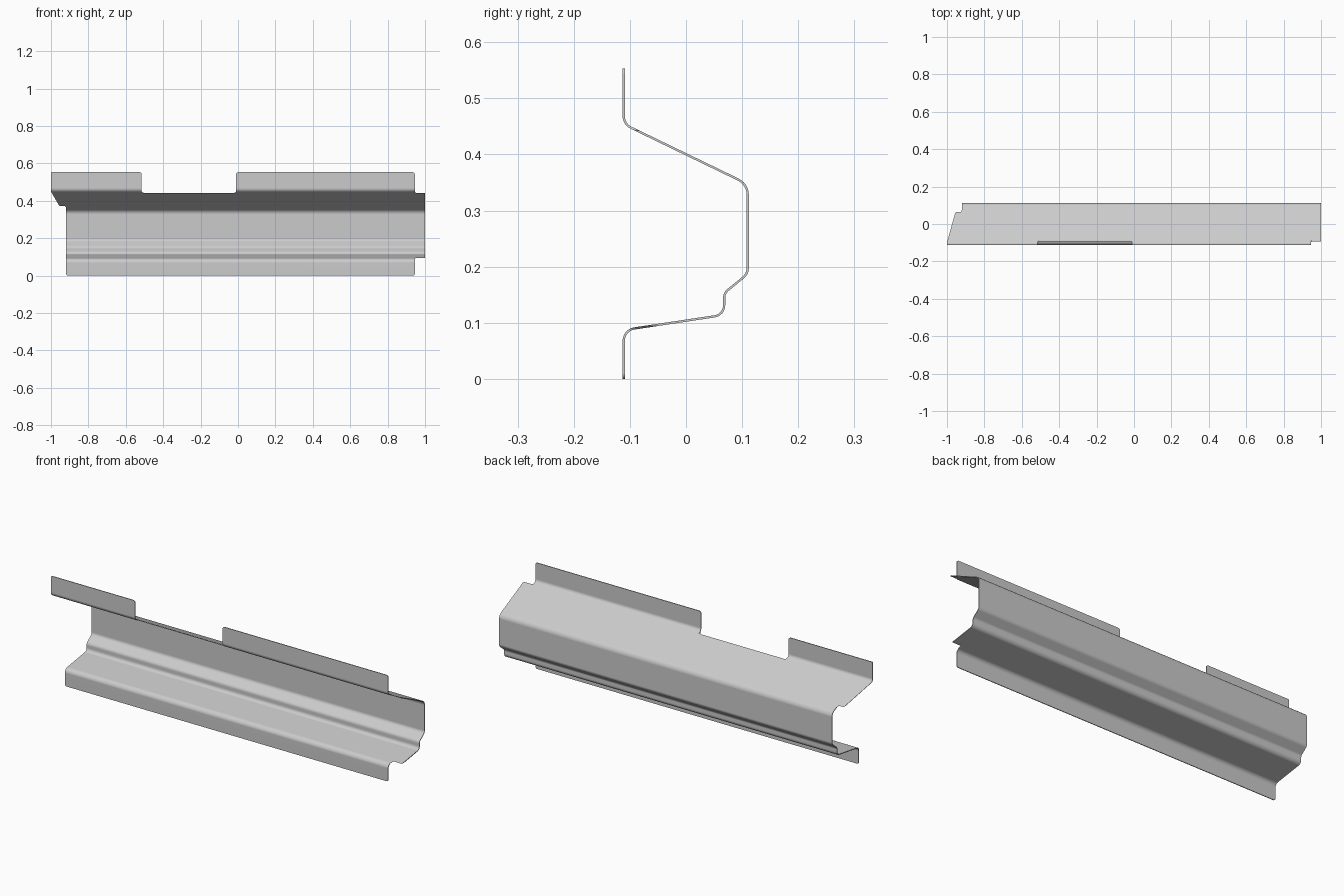
import bpy, bmesh
from mathutils import Vector
from math import tan

cube = bpy.data.objects.get("Cube")
if cube:
    bpy.data.objects.remove(cube, do_unlink=True)

THICKNESS = 0.004


def rounded(points, closed, steps):
    """Replace each corner (a, b, radius) with an arc of the given radius."""
    path = []
    for i, (a, b, radius) in enumerate(points):
        p = Vector((a, b))
        if not radius or (not closed and i in (0, len(points) - 1)):
            path.append(p)
            continue
        u = (Vector(points[i - 1][:2]) - p).normalized()
        v = (Vector(points[(i + 1) % len(points)][:2]) - p).normalized()
        half = u.angle(v) / 2
        reach = radius / tan(half)
        centre = p + (u + v).normalized() * (reach ** 2 + radius ** 2) ** 0.5
        start, end = p + u * reach - centre, p + v * reach - centre
        for k in range(steps + 1):
            spoke = start.lerp(end, k / steps).normalized()
            path.append(centre + spoke * radius)
    return path


def prism(name, near, far):
    """Closed solid between two matching loops of points, facing outward."""
    bm = bmesh.new()
    a = [bm.verts.new(p) for p in near]
    b = [bm.verts.new(p) for p in far]
    bm.faces.new(a)
    bm.faces.new(b[::-1])
    for i in range(len(a)):
        bm.faces.new((a[i], a[i - 1], b[i - 1], b[i]))
    bm.normal_update()
    if bm.calc_volume(signed=True) < 0:
        bmesh.ops.reverse_faces(bm, faces=bm.faces[:])
    mesh = bpy.data.meshes.new(name)
    bm.to_mesh(mesh)
    bm.free()
    obj = bpy.data.objects.new(name, mesh)
    bpy.context.collection.objects.link(obj)
    return obj


# Folded section (y, z, bend radius), run a little past the trimmed ends
section = rounded([
    (-0.111, -0.03, 0), (-0.111, 0.087, 0.022), (0.068, 0.114, 0.02),
    (0.068, 0.153, 0.018), (0.11, 0.187, 0.022), (0.11, 0.347, 0.03),
    (-0.111, 0.454, 0.022), (-0.111, 0.6, 0)], False, 6)

# Offset the section to both sides to give the sheet its thickness
inner, outer = [], []
for i, p in enumerate(section):
    before = (p - section[max(i - 1, 0)]).normalized()
    after = (section[min(i + 1, len(section) - 1)] - p).normalized()
    along = (before + after).normalized()
    normal = Vector((-along.y, along.x)) * THICKNESS / 2
    inner.append(p + normal)
    outer.append(p - normal)
loop = inner + outer[::-1]
beam = prism("folded_sheet_beam",
             [(-1.05, p.x, p.y) for p in loop], [(1.05, p.x, p.y) for p in loop])

# Front outline of the beam (x, z, corner radius) with notches and trimmed ends
outline = rounded([
    (-0.92, 0, 0.01), (0.945, 0, 0.01), (0.945, 0.094, 0.008), (1, 0.094, 0),
    (1, 0.443, 0), (0.945, 0.443, 0.008), (0.945, 0.553, 0.01),
    (-0.01, 0.553, 0.012), (-0.01, 0.443, 0.01), (-0.515, 0.443, 0.01),
    (-0.515, 0.553, 0.012), (-1, 0.553, 0.006), (-1, 0.45, 0),
    (-0.955, 0.372, 0.008), (-0.92, 0.372, 0.01)], True, 4)
cutter = prism("outline_cutter",
               [(p.x, -0.3, p.y) for p in outline], [(p.x, 0.3, p.y) for p in outline])
cutter.hide_render = True

# Trim the beam, then drop the cutter
bpy.ops.object.select_all(action="DESELECT")
bpy.context.view_layer.objects.active = beam
beam.select_set(True)
trim = beam.modifiers.new("trim", "BOOLEAN")
trim.operation, trim.solver, trim.object = "INTERSECT", "EXACT", cutter
bpy.ops.object.modifier_apply(modifier=trim.name)
bpy.data.objects.remove(cutter, do_unlink=True)

# Smooth bends with flat panels between them
bpy.ops.object.shade_smooth_by_angle(angle=0.6)
weighted = beam.modifiers.new("flat_panels", "WEIGHTED_NORMAL")
weighted.keep_sharp = True

# Plain grey steel
grey = bpy.data.materials.new("grey_steel")
grey.use_nodes = True
color = (0.6, 0.6, 0.6, 1)
grey.diffuse_color = color
grey.node_tree.nodes["Principled BSDF"].inputs["Base Color"].default_value = color
beam.data.materials.clear()
beam.data.materials.append(grey)
